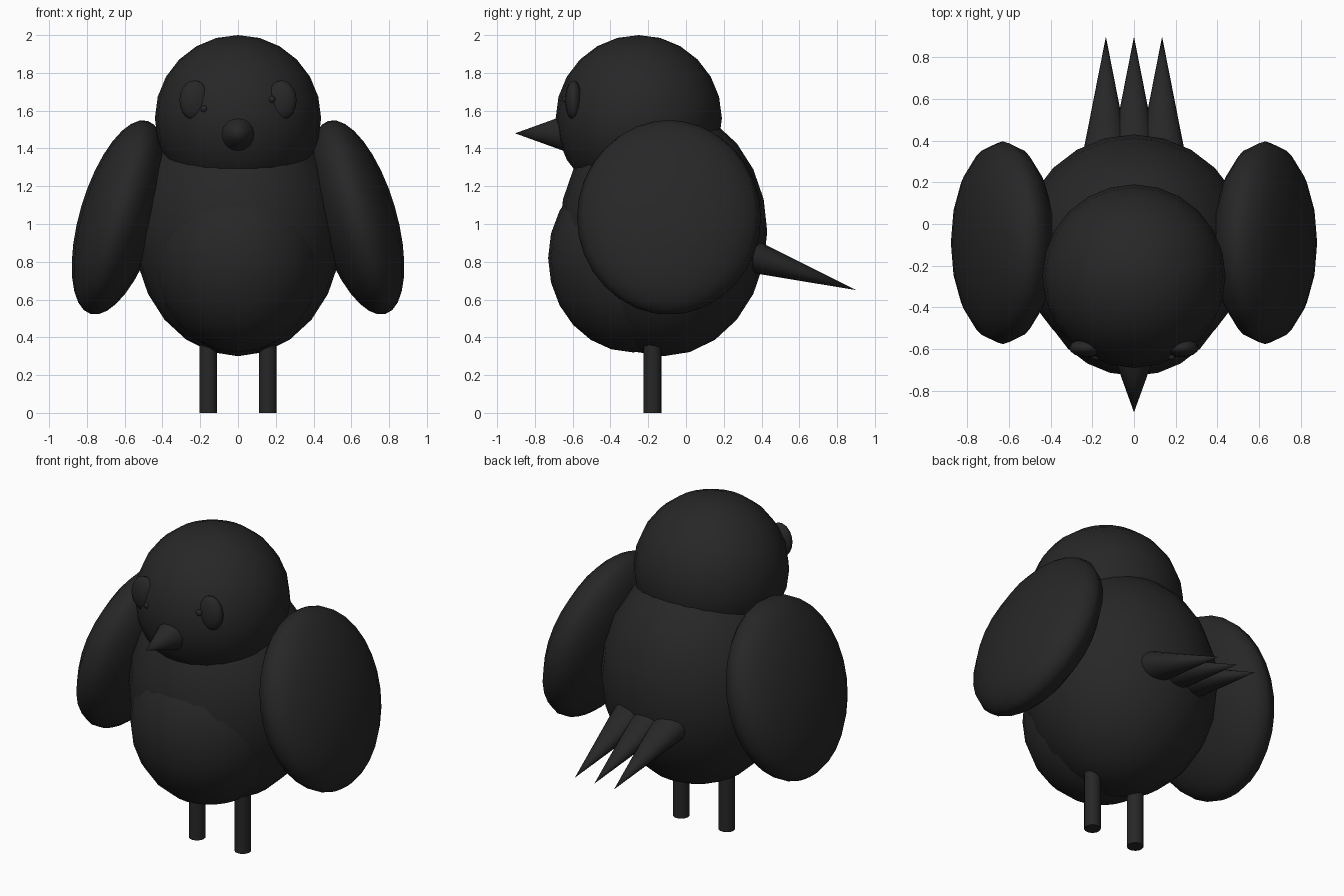
import bpy
from math import radians
from mathutils import Vector

cube = bpy.data.objects.get("Cube")
if cube:
    bpy.data.objects.remove(cube, do_unlink=True)

# Single plumage colour
black = bpy.data.materials.new("soft_black")
black.use_nodes = True
black.diffuse_color = (0.02, 0.02, 0.02, 1)
for node in black.node_tree.nodes:
    if node.type == 'BSDF_PRINCIPLED':
        node.inputs["Base Color"].default_value = (0.02, 0.02, 0.02, 1)


def finish(name):
    ob = bpy.context.object
    ob.name = name
    ob.data.materials.append(black)
    bpy.ops.object.shade_smooth_by_angle(angle=radians(40))
    return ob


def ellipsoid(name, center, radii, segments=24, rings=12, tilt=0):
    bpy.ops.mesh.primitive_uv_sphere_add(segments=segments, ring_count=rings,
                                         radius=1, location=center,
                                         rotation=(0, tilt, 0))
    bpy.context.object.scale = radii
    return finish(name)


def spike(name, base, tip, width, height):
    """Cone running from base to tip with an elliptical foot."""
    base, tip = Vector(base), Vector(tip)
    axis = tip - base
    bpy.ops.mesh.primitive_cone_add(vertices=16, radius1=1, radius2=0,
                                    depth=axis.length, location=(base + tip) / 2)
    ob = bpy.context.object
    ob.rotation_euler = Vector((0, 0, 1)).rotation_difference(axis).to_euler()
    ob.scale = (width, height, 1)
    return finish(name)


# Torso and head
ellipsoid("body", (0, -0.12, 0.96), (0.55, 0.55, 0.66))
ellipsoid("belly", (0, -0.28, 0.82), (0.45, 0.45, 0.5))
ellipsoid("head", (0, -0.25, 1.56), (0.44, 0.44, 0.44))
spike("beak", (0, -0.6, 1.48), (0, -0.905, 1.48), 0.11, 0.11)

# Paired parts
for side, s in (("left", 1), ("right", -1)):
    ellipsoid(side + "_wing", (s * 0.63, -0.09, 1.035), (0.208, 0.487, 0.533),
              16, 16, -s * radians(16.5))
    ellipsoid(side + "_eye", (s * 0.23, -0.595, 1.655), (0.08, 0.045, 0.105), 16, 10)
    ellipsoid(side + "_pupil", (s * 0.18, -0.637, 1.635 + s * 0.025),
              (0.018, 0.018, 0.018), 12, 8)
    bpy.ops.mesh.primitive_cylinder_add(vertices=16, radius=0.047, depth=0.45,
                                        location=(s * 0.157, -0.177, 0.225))
    finish(side + "_leg")

# Tail feathers
for label, x in (("right", -0.135), ("middle", 0), ("left", 0.135)):
    spike(label + "_tail_feather", (x, 0.3, 0.845), (x, 0.9, 0.65), 0.118, 0.095)
